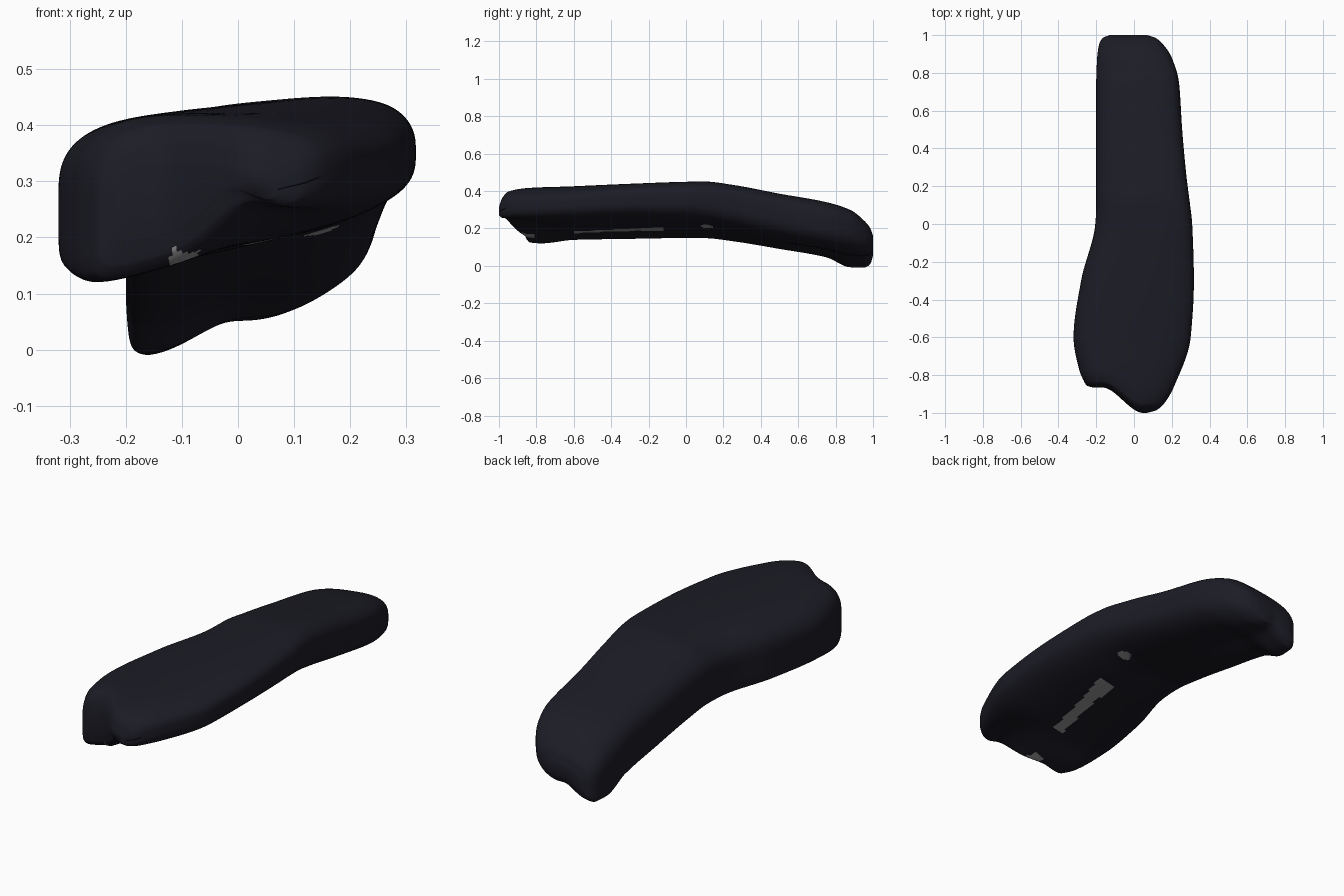
import bpy, bmesh, math

if "Cube" in bpy.data.objects:
    bpy.data.objects.remove(bpy.data.objects["Cube"])

# Stations: y, left x, right x, top-left z, top-right z, bottom-left z, bottom-right z
STATIONS = [
    (-1.0, -.22, .07, .34, .32, .19, .25),
    (-.985, -.25, .12, .38, .36, .135, .235),
    (-.95, -.265, .16, .41, .395, .11, .23),
    (-.86, -.29, .212, .425, .41, .105, .23),
    (-.6, -.32, .30, .42, .43, .125, .24),
    (-.3, -.28, .317, .42, .45, .13, .25),
    (0, -.205, .308, .42, .465, .135, .25),
    (.1, -.20, .297, .42, .467, .135, .24),
    (.25, -.20, .278, .40, .45, .12, .21),
    (.5, -.20, .255, .36, .40, .08, .155),
    (.75, -.20, .238, .315, .355, .035, .11),
    (.88, -.195, .20, .265, .315, -.022, .095),
    (.95, -.185, .155, .21, .26, -.022, .085),
    (.985, -.165, .115, .17, .215, .0, .085),
    (1.0, -.13, .07, .13, .17, .05, .10),
]
AROUND, STEPS = 160, 10


def material(name, rgb):
    m = bpy.data.materials.new(name)
    m.diffuse_color = (*rgb, 1)
    m.use_nodes = True
    m.node_tree.nodes["Principled BSDF"].inputs["Base Color"].default_value = m.diffuse_color
    return m


def smooth(a, b, x):
    t = min(1, max(0, (x - a) / (b - a)))
    return t * t * (3 - 2 * t)


def interpolate(i, t):
    """Cubic between stations with slopes that avoid overshoot."""
    p = [STATIONS[min(max(i + k, 0), len(STATIONS) - 1)] for k in (-1, 0, 1, 2)]
    h = p[2][0] - p[1][0]
    out = [p[1][0] + h * t]

    def slope(a, b, c, k):
        if a is b or b is c:
            return (c[k] - a[k]) / (c[0] - a[0])
        d1 = (b[k] - a[k]) / (b[0] - a[0])
        d2 = (c[k] - b[k]) / (c[0] - b[0])
        return 0 if d1 * d2 <= 0 else 2 * d1 * d2 / (d1 + d2)

    for k in range(1, 7):
        m1, m2 = slope(p[0], p[1], p[2], k) * h, slope(p[1], p[2], p[3], k) * h
        a, b = p[1][k], p[2][k]
        out.append((2*t**3 - 3*t*t + 1) * a + (t**3 - 2*t*t + t) * m1
                   + (3*t*t - 2*t**3) * b + (t**3 - t*t) * m2)
    return out


def ring(s):
    y, xl, xr, tl, tr, bl, br = s
    pts = []
    for j in range(AROUND):
        a = 2 * math.pi * j / AROUND
        c, n = math.cos(a), math.sin(a)
        # rounded top, sharper lower edges
        e = (3.2 if c > 0 else 3) if n > 0 else 3 + 5 * smooth(0, -.5, c) * smooth(0, -.5, n)
        r = (abs(c) ** e + abs(n) ** e) ** (-1 / e)
        u, v = c * r, n * r
        p, q = (u + 1) / 2, (v + 1) / 2
        x = xl + (xr - xl) * p
        top, bot = tl + (tr - tl) * p, bl + (br - bl) * p
        # hollow underside: arch at the front, groove at the back
        if v < 0:
            bot += (.055 * smooth(-.55, -.95, y) * math.exp(-((u - .4) / .4) ** 2)
                    + .02 * smooth(.3, .8, y) * math.exp(-((u + .1) / .35) ** 2))
        z = bot + (top - bot) * q
        # the front end steps back on the left
        yy = y
        if y < -.6:
            front = -.865 - .135 * smooth(-.17, .05, x)
            yy = -.6 + (y + .6) * (-(front + .6) / .4)
        pts.append((x, yy, z))
    return pts


# Body shell
bm = bmesh.new()
sections = [interpolate(i, t / STEPS) for i in range(len(STATIONS) - 1) for t in range(STEPS)]
sections.append(list(STATIONS[-1]))
rings = [[bm.verts.new(p) for p in ring(s)] for s in sections]
for a, b in zip(rings, rings[1:]):
    for j in range(AROUND):
        k = (j + 1) % AROUND
        bm.faces.new((a[j], a[k], b[k], b[j]))
# End caps
for r in (rings[0], rings[-1]):
    half = AROUND // 2
    bm.faces.new((r[0], r[1], r[-1]))
    for j in range(1, half - 1):
        bm.faces.new((r[j], r[j + 1], r[-j - 1], r[-j]))
    bm.faces.new((r[half - 1], r[half], r[half + 1]))
bmesh.ops.recalc_face_normals(bm, faces=bm.faces)

# Grey patches on the underside
for f in bm.faces:
    f.smooth = True
    c = f.calc_center_median()
    if f.normal.z > -.2:
        continue
    wide = .028 + .014 * smooth(-.3, -.18, c.y)
    strip = -.6 < c.y < -.13 and abs(c.x - (-.03 + .2 * (c.y + .6))) < wide
    spot = ((c.x - .15) / .03) ** 2 + ((c.y - .11) / .035) ** 2 < 1
    tip = abs(c.x + .095) < .025 and -.88 < c.y < -.81
    f.material_index = int(strip or spot or tip)

mesh = bpy.data.meshes.new("padded_body")
bm.to_mesh(mesh)
bm.free()
mesh.materials.append(material("dark navy", (.0115, .0115, .019)))
mesh.materials.append(material("grey", (.30, .30, .30)))
body = bpy.data.objects.new("padded_body", mesh)
bpy.context.collection.objects.link(body)
